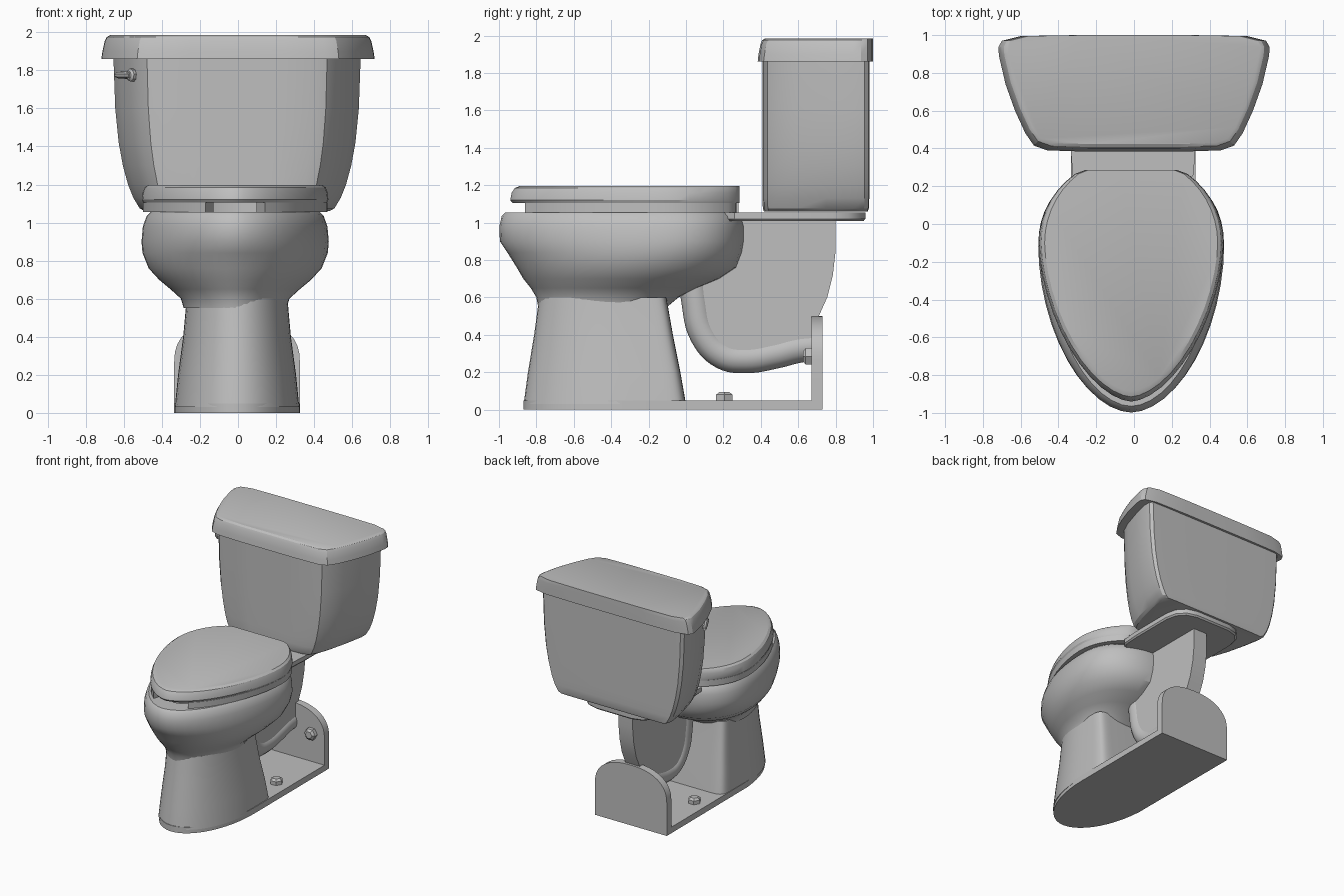
import bpy, bmesh, math
from mathutils import Vector, Matrix

cube = bpy.data.objects.get("Cube")
if cube:
    bpy.data.objects.remove(cube, do_unlink=True)

GREY = (0.52, 0.52, 0.52, 1)
ceramic = bpy.data.materials.new("ceramic_grey")
ceramic.use_nodes = True
ceramic.diffuse_color = GREY
shader = ceramic.node_tree.nodes["Principled BSDF"]
shader.inputs["Base Color"].default_value = GREY
shader.inputs["Roughness"].default_value = 0.5


def finish(name, bm, angle=35):
    """Turn a bmesh into a shaded object."""
    bmesh.ops.recalc_face_normals(bm, faces=bm.faces)
    mesh = bpy.data.meshes.new(name)
    bm.to_mesh(mesh)
    bm.free()
    obj = bpy.data.objects.new(name, mesh)
    bpy.context.collection.objects.link(obj)
    mesh.materials.append(ceramic)
    shade(obj, angle)
    return obj


def shade(obj, angle=35):
    bpy.ops.object.select_all(action='DESELECT')
    obj.select_set(True)
    bpy.context.view_layer.objects.active = obj
    bpy.ops.object.shade_smooth_by_angle(angle=math.radians(angle))


def loft(name, rings, angle=35):
    """Skin a stack of closed rings and cap both ends."""
    bm = bmesh.new()
    rows = [[bm.verts.new(p) for p in ring] for ring in rings]
    n = len(rows[0])
    for a, b in zip(rows, rows[1:]):
        for i in range(n):
            j = (i + 1) % n
            bm.faces.new((a[i], a[j], b[j], b[i]))
    bm.faces.new(rows[0])
    bm.faces.new(rows[-1])
    bmesh.ops.remove_doubles(bm, verts=bm.verts, dist=0.0005)
    return finish(name, bm, angle)


def prism(name, points, offset, angle=35):
    """Extrude a flat outline by an offset."""
    shift = Vector(offset)
    return loft(name, [points, [Vector(p) + shift for p in points]], angle)


def egg(z, w, front, wide, back, n_front=1.75, n_back=2.0, flat=9, cx=-0.015, seg=48):
    """Egg outline: pointed front, separate rear curve cut off at y = flat."""
    pts = []
    for i in range(seg):
        t = math.tau * i / seg
        s, c = math.sin(t), math.cos(t)
        n = n_front if c > 0 else n_back
        x = w * math.copysign(abs(s) ** (2 / n), s)
        d = abs(c) ** (2 / n)
        y = wide + d * (front - wide if c > 0 else back - wide)
        pts.append((cx + x, min(y, flat), z))
    return pts


def mirrored(half):
    return half + [(-x, y) for x, y in reversed(half)]


# Bowl: outer shell, rim and hollow inside
bowl = [
    (0.55, 0.27, -0.79, -0.36, -0.10), (0.60, 0.285, -0.80, -0.34, -0.04),
    (0.65, 0.34, -0.83, -0.30, 0.06), (0.70, 0.40, -0.87, -0.25, 0.18),
    (0.76, 0.455, -0.905, -0.20, 0.27), (0.84, 0.487, -0.955, -0.15, 0.30),
    (0.90, 0.492, -0.995, -0.12, 0.31), (0.98, 0.485, -0.998, -0.12, 0.31),
    (1.035, 0.465, -0.985, -0.12, 0.295), (1.055, 0.445, -0.965, -0.12, 0.27),
    (1.055, 0.34, -0.83, -0.14, 0.10), (0.95, 0.35, -0.84, -0.14, 0.10),
    (0.75, 0.24, -0.66, -0.25, 0.0), (0.66, 0.10, -0.45, -0.28, -0.12),
]
loft("bowl", [egg(z, w, f, m, b, n_front=1.85, n_back=2.3) for z, w, f, m, b in bowl])

# Pedestal: rounded front with a flat sloping back
pedestal = [(0.03, 0.327, -0.868, -0.30, 0.0), (0.2, 0.31, -0.845, -0.30, -0.03),
            (0.4, 0.283, -0.812, -0.32, -0.07), (0.6, 0.265, -0.785, -0.34, -0.105)]
loft("pedestal", [egg(z, w, f, m, b, n_front=2, n_back=9, cx=-0.005)
                  for z, w, f, m, b in pedestal])

# Foot slab
front_curve = [p for p in egg(0, 0.33, -0.87, -0.25, 0.7, n_front=2, cx=-0.005)
               if p[1] <= -0.25]
front_curve.sort(key=lambda p: p[0])
foot = front_curve + [(0.325, 0.73, 0), (-0.335, 0.73, 0)]
prism("foot_slab", foot, (0, 0, 0.05))

# Arched wall plate
arch = [(0.325, 0.67, 0.0)]
for i in range(21):
    t = math.pi * i / 20
    c, s = math.cos(t), math.sin(t)
    arch.append((-0.005 + 0.33 * math.copysign(abs(c) ** 0.85, c), 0.67,
                 0.27 + 0.23 * abs(s) ** 0.85))
arch.append((-0.335, 0.67, 0.0))
prism("wall_plate", arch, (0, 0.06, 0))

# Support web under the tank
web = [(0.0, 1.02), (0.8, 1.02), (0.8, 0.85), (0.785, 0.72), (0.755, 0.6), (0.71, 0.5),
       (0.68, 0.42), (0.66, 0.34), (0.48, 0.29), (0.3, 0.27), (0.19, 0.3), (0.11, 0.39),
       (0.06, 0.52), (0.03, 0.65)]
prism("support_web", [(-0.07, y, z) for y, z in web], (0.13, 0, 0))

# Drain pipe
curve = bpy.data.curves.new("drain_pipe", 'CURVE')
curve.dimensions = '3D'
curve.bevel_depth = 0.08
curve.bevel_resolution = 4
curve.resolution_u = 6
curve.use_fill_caps = True
path = [(0.04, 0.75), (0.055, 0.58), (0.1, 0.4), (0.2, 0.295), (0.32, 0.275),
        (0.48, 0.3), (0.6, 0.33), (0.69, 0.34)]
spline = curve.splines.new('BEZIER')
spline.bezier_points.add(len(path) - 1)
for bp, (y, z) in zip(spline.bezier_points, path):
    bp.co = (-0.005, y, z)
    bp.handle_left_type = bp.handle_right_type = 'AUTO'
pipe = bpy.data.objects.new("drain_pipe", curve)
bpy.context.collection.objects.link(pipe)
curve.materials.append(ceramic)
bpy.ops.object.select_all(action='DESELECT')
pipe.select_set(True)
bpy.context.view_layer.objects.active = pipe
bpy.ops.object.convert(target='MESH')
shade(bpy.context.view_layer.objects.active)

# Tank shelf with rounded rear corners
shelf = mirrored([(0.27, 0.2), (0.32, 0.26), (0.33, 0.4), (0.33, 0.78), (0.31, 0.87),
                  (0.25, 0.935), (0.16, 0.96)])
loft("tank_shelf", [[(x * k - 0.005, 0.58 + (y - 0.58) * k, z) for x, y in shelf]
                    for z, k in [(1.008, 0.97), (1.02, 1), (1.055, 1)]])

# Tank: wedge-shaped plan, narrowing toward the bottom
plan = mirrored([(0.2, 0.408), (0.40, 0.415), (0.47, 0.435), (0.515, 0.49), (0.56, 0.59),
                 (0.61, 0.75), (0.645, 0.90), (0.645, 0.955), (0.625, 0.977), (0.5, 0.98)])
levels = [(1.06, 0.485, 0.97), (1.075, 0.512, 0.99), (1.13, 0.545, 1), (1.2, 0.573, 1),
          (1.3, 0.6, 1), (1.42, 0.622, 1), (1.6, 0.64, 1), (1.88, 0.65, 1)]
loft("tank", [[(x * w / 0.645 - 0.005, 0.7 + (y - 0.7) * k, z) for x, y in plan]
              for z, w, k in levels], 30)

# Tank lid
cover = mirrored([(0.25, 0.383), (0.46, 0.39), (0.53, 0.415), (0.575, 0.48), (0.63, 0.6),
                  (0.68, 0.74), (0.715, 0.89), (0.718, 0.935), (0.70, 0.97), (0.6, 0.995),
                  (0.3, 1.0)])
loft("tank_lid", [[(x * k, 0.995 + (y - 0.995) * k, z) for x, y in cover]
                  for z, k in [(1.86, 1), (1.9, 0.992), (1.955, 0.975), (1.975, 0.96),
                               (1.985, 0.935)]], 30)

# Seat ring, open at the front
outer = egg(1.055, 0.485, -0.935, -0.1, 0.36, 1.7, 2.0, 0.27)[3:46]
inner = egg(1.055, 0.33, -0.78, -0.13, 0.15, 1.8)[3:46]
prism("seat_ring", outer + inner[::-1], (0, 0, 0.05))

# Seat lid
loft("seat_lid", [egg(z, 0.49 * k, -0.1 - 0.84 * k, -0.1, 0.36, 1.7, 2.0, 0.285)
                  for z, k in [(1.105, 0.985), (1.12, 1), (1.16, 0.99), (1.185, 0.97),
                               (1.197, 0.935)]], 30)

# Hinge blocks behind the seat
for side, x in (("right", -0.17), ("left", 0.14)):
    bm = bmesh.new()
    bmesh.ops.create_cube(bm, size=1, matrix=Matrix.LocRotScale(
        (x, 0.25, 1.08), None, (0.09, 0.06, 0.06)))
    finish("hinge_" + side, bm)


def peg(name, base, axis, stages, seg):
    """Turned part: stages are (distance along axis, radius)."""
    turn = Vector((0, 0, 1)).rotation_difference(Vector(axis))
    rings = [[Vector(base) + turn @ Vector((r * math.cos(math.tau * i / seg),
                                            r * math.sin(math.tau * i / seg), h))
              for i in range(seg)] for h, r in stages]
    return loft(name, rings, 30)


# Mounting bolts on the foot and the wall plate
bolt = [(-0.01, 0.05), (0.03, 0.05), (0.045, 0.03)]
for side, x in (("right", -0.22), ("left", 0.21)):
    peg("foot_bolt_" + side, (x, 0.205, 0.05), (0, 0, 1), bolt, 6)
    peg("wall_bolt_" + side, (x, 0.67, 0.285), (0, -1, 0), bolt, 6)

# Flush lever on the tank's slanted side
peg("lever_knob", (-0.535, 0.56, 1.775), (-0.8, -0.6, 0),
    [(0, 0.034), (0.04, 0.034), (0.05, 0.022)], 8)
peg("lever_arm", (-0.563, 0.54, 1.775), (-0.5, 0.86, 0),
    [(-0.01, 0.022), (0.12, 0.018), (0.155, 0.012)], 8)
